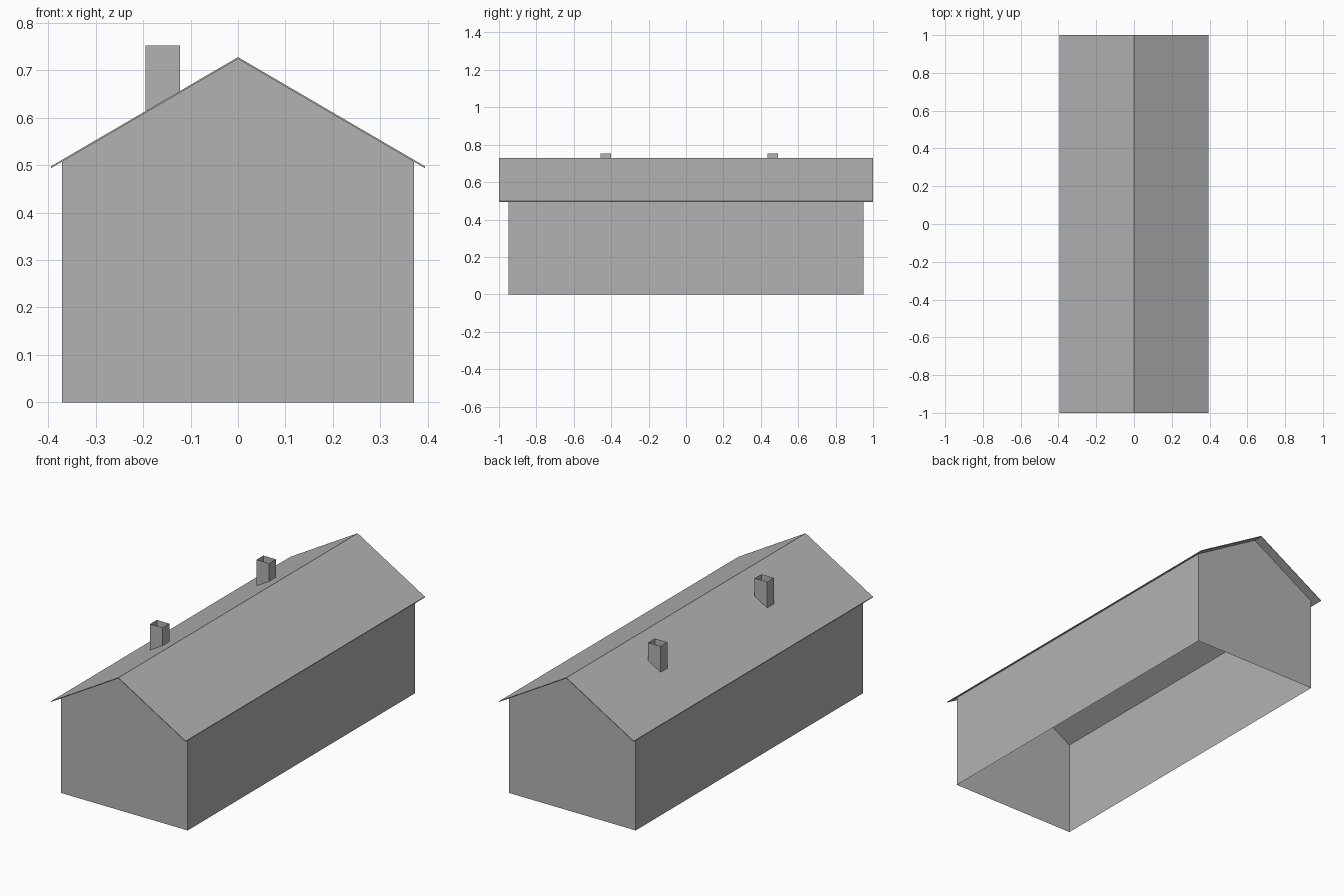
import bpy
import bmesh

if "Cube" in bpy.data.objects:
    bpy.data.objects.remove(bpy.data.objects["Cube"])

grey = bpy.data.materials.new("plain grey")
grey.use_nodes = True
COLOUR = (0.45, 0.45, 0.45, 1)
grey.diffuse_color = COLOUR
grey.node_tree.nodes["Principled BSDF"].inputs["Base Color"].default_value = COLOUR

RIDGE, EAVE, OVERHANG, THICK = 0.728, 0.498, 0.394, 0.004
SLOPE = (RIDGE - EAVE) / OVERHANG


def roof_z(x):
    return RIDGE - SLOPE * abs(x)


def add_part(name, bm):
    mesh = bpy.data.meshes.new(name)
    bm.to_mesh(mesh)
    bm.free()
    mesh.materials.append(grey)
    obj = bpy.data.objects.new(name, mesh)
    bpy.context.collection.objects.link(obj)


def extrude_profile(name, profile, half_length, skip=()):
    """Closed xz profile swept along y; skip leaves out chosen side faces."""
    bm = bmesh.new()
    front, back = ([bm.verts.new((x, y, z)) for x, z in profile]
                   for y in (-half_length, half_length))
    bm.faces.new(front)
    bm.faces.new(back[::-1])
    n = len(profile)
    for i in range(n):
        if i not in skip:
            j = (i + 1) % n
            bm.faces.new((front[j], front[i], back[i], back[j]))
    add_part(name, bm)


# Hollow walls with gable ends, open below and under the roof
W = 0.371
wall_top = roof_z(W) - THICK
extrude_profile("walls", [(-W, 0), (W, 0), (W, wall_top),
                          (0, RIDGE - THICK), (-W, wall_top)], 0.95, skip=(0, 2, 3))

# Thin overhanging roof sheet
extrude_profile("roof", [(-OVERHANG, EAVE - THICK), (0, RIDGE - THICK),
                         (OVERHANG, EAVE - THICK), (OVERHANG, EAVE),
                         (0, RIDGE), (-OVERHANG, EAVE)], 1.0)


# Open-topped chimneys whose feet follow the roof slope
def chimney(name, y, x0=-0.195, x1=-0.122, depth=0.056, top=0.752):
    bm = bmesh.new()
    corners = [(x0, y - depth / 2), (x1, y - depth / 2),
               (x1, y + depth / 2), (x0, y + depth / 2)]
    low = [bm.verts.new((x, cy, roof_z(x))) for x, cy in corners]
    high = [bm.verts.new((x, cy, top)) for x, cy in corners]
    for i in range(4):
        j = (i + 1) % 4
        bm.faces.new((low[i], low[j], high[j], high[i]))
    add_part(name, bm)


chimney("front_chimney", -0.428)
chimney("back_chimney", 0.463)
